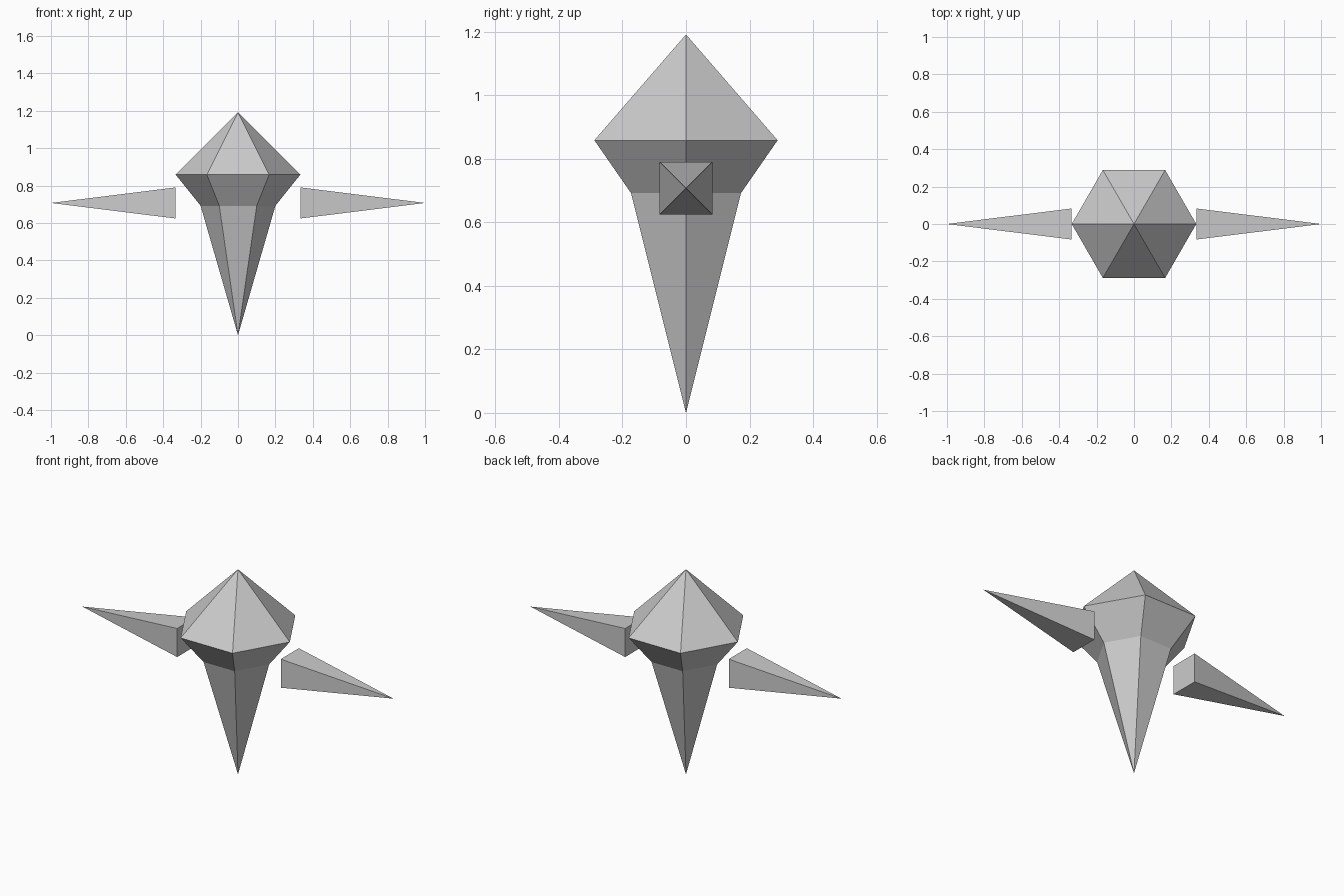
import bpy, bmesh, math

if "Cube" in bpy.data.objects:
    bpy.data.objects.remove(bpy.data.objects["Cube"])

grey = bpy.data.materials.new("stone_grey")
grey.diffuse_color = (0.6, 0.6, 0.6, 1)
grey.use_nodes = True
grey.node_tree.nodes["Principled BSDF"].inputs["Base Color"].default_value = grey.diffuse_color


def finish(name, bm):
    bmesh.ops.recalc_face_normals(bm, faces=bm.faces)
    mesh = bpy.data.meshes.new(name)
    bm.to_mesh(mesh)
    bm.free()
    mesh.materials.append(grey)
    obj = bpy.data.objects.new(name, mesh)
    bpy.context.collection.objects.link(obj)
    return obj


# Six-sided crystal body: tip, shoulder ring, collar ring, long lower point
def crystal_body(top, rings, sides=6):
    bm = bmesh.new()
    tip, base = bm.verts.new((0, 0, top)), bm.verts.new((0, 0, 0))
    loops = [[bm.verts.new((r * math.cos(i * math.tau / sides),
                            r * math.sin(i * math.tau / sides), z))
              for i in range(sides)] for r, z in rings]
    upper, lower = loops
    for i in range(sides):
        j = (i + 1) % sides
        bm.faces.new((tip, upper[i], upper[j]))
        bm.faces.new((upper[i], lower[i], lower[j], upper[j]))
        bm.faces.new((lower[i], base, lower[j]))
    return finish("crystal_body", bm)


# Floating square spike pointing sideways
def side_spike(name, side, inner=0.333, outer=1.0, half=0.083, z=0.707):
    bm = bmesh.new()
    tip = bm.verts.new((side * outer, 0, z))
    base = [bm.verts.new((side * inner, y * half, z + h * half))
            for y, h in ((-1, -1), (1, -1), (1, 1), (-1, 1))]
    bm.faces.new(base)
    for i in range(4):
        bm.faces.new((tip, base[i], base[(i + 1) % 4]))
    return finish(name, bm)


crystal_body(1.191, [(0.333, 0.858), (0.2, 0.692)])
side_spike("right_spike", 1)
side_spike("left_spike", -1)
